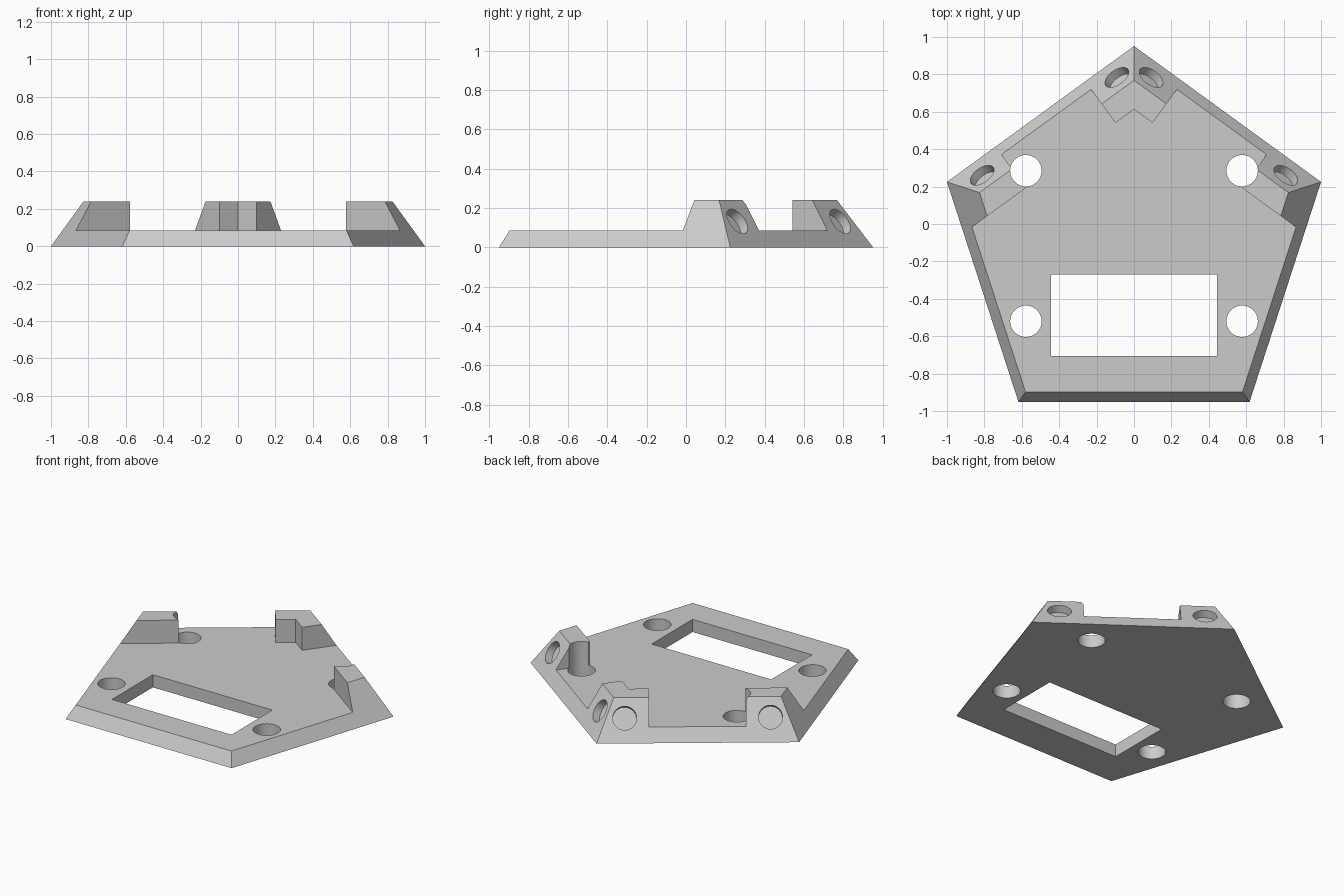
import bpy, bmesh
from math import pi, sin, cos, tan, radians
from mathutils import Vector

if "Cube" in bpy.data.objects:
    bpy.data.objects.remove(bpy.data.objects["Cube"])

RADIUS, CENTRE_Y = 1.0515, -0.1
SLOPE = 0.618                      # inward run per unit of height
PLATE, HEIGHT = 0.085, 0.24
ARM, DEPTH = 0.322, 0.274          # ear length along the edge, ear depth
EDGE = 2 * RADIUS * sin(pi / 5)

grey = bpy.data.materials.new("light grey")
grey.use_nodes = True
grey.diffuse_color = (0.6, 0.6, 0.6, 1)
grey.node_tree.nodes["Principled BSDF"].inputs["Base Color"].default_value = (0.6, 0.6, 0.6, 1)


def loft(name, bottom, top):
    """Solid between two matching rings of points."""
    bm = bmesh.new()
    low = [bm.verts.new(p) for p in bottom]
    high = [bm.verts.new(p) for p in top]
    bm.faces.new(low)
    bm.faces.new(high)
    for i in range(len(low)):
        j = (i + 1) % len(low)
        bm.faces.new((low[i], low[j], high[j], high[i]))
    bmesh.ops.recalc_face_normals(bm, faces=bm.faces)
    mesh = bpy.data.meshes.new(name)
    bm.to_mesh(mesh)
    bm.free()
    mesh.materials.append(grey)
    ob = bpy.data.objects.new(name, mesh)
    bpy.context.collection.objects.link(ob)
    return ob


def prism(name, outline, z0, z1):
    return loft(name, [(x, y, z0) for x, y in outline], [(x, y, z1) for x, y in outline])


def cylinder(name, start, end, radius, sides=48):
    start, end = Vector(start), Vector(end)
    turn = (end - start).to_track_quat('Z', 'Y')
    ring = [turn @ Vector((radius * cos(2 * pi * i / sides), radius * sin(2 * pi * i / sides), 0))
            for i in range(sides)]
    return loft(name, [start + p for p in ring], [end + p for p in ring])


def pentagon(z):
    r = RADIUS - SLOPE * z / cos(pi / 5)
    return [(r * sin(2 * pi * i / 5), CENTRE_Y + r * cos(2 * pi * i / 5), z) for i in range(5)]


def cut(body, cutter):
    cutter.hide_render = True
    mod = body.modifiers.new("cut", 'BOOLEAN')
    mod.operation, mod.solver, mod.object = 'DIFFERENCE', 'EXACT', cutter
    bpy.context.view_layer.objects.active = body
    bpy.ops.object.modifier_apply(modifier=mod.name)
    bpy.data.objects.remove(cutter)


# Frame along the back edge: s runs from the apex, d runs inward
along = Vector((cos(pi / 5), -sin(pi / 5)))
inward = Vector((-sin(pi / 5), -cos(pi / 5)))
apex = Vector((0, CENTRE_Y + RADIUS))


def edge_point(s, d):
    return apex + along * s + inward * d


# Sloped pentagonal body
body = loft("pentagon_base", pentagon(0), pentagon(HEIGHT))

# Lower everything except the raised corner ears
half = [edge_point(DEPTH * tan(pi / 5), DEPTH), edge_point(ARM, DEPTH), edge_point(ARM, -0.1),
        edge_point(EDGE - ARM, -0.1), edge_point(EDGE - ARM, DEPTH),
        edge_point(EDGE + 0.3, DEPTH), Vector((1.2, -1.2))]
outline = half + [Vector((-p.x, p.y)) for p in reversed(half[1:])]
cut(body, prism("floor_cutter", outline, PLATE, 0.4))

# Rectangular window
cut(body, prism("window_cutter", [(-0.445, -0.705), (0.445, -0.705), (0.445, -0.27), (-0.445, -0.27)], -0.1, 0.4))

for side in (1, -1):
    # Vertical mounting holes
    for y in (0.285, -0.52):
        cut(body, cylinder("mount_cutter", (side * 0.578, y, -0.1), (side * 0.578, y, 0.4), 0.084))
    # Shallow round pockets square to the sloped back faces
    for s in (0.173, EDGE - 0.173):
        z = 0.132
        p = edge_point(s, SLOPE * z)
        centre = Vector((side * p.x, p.y, z))
        normal = Vector((-side * inward.x, -inward.y, SLOPE)).normalized()
        cut(body, cylinder("pocket_cutter", centre - normal * 0.05, centre + normal * 0.1, 0.073))

# Smooth hole walls, crisp edges
bpy.ops.object.select_all(action='DESELECT')
body.select_set(True)
bpy.context.view_layer.objects.active = body
bpy.ops.object.shade_smooth_by_angle(angle=radians(30))
